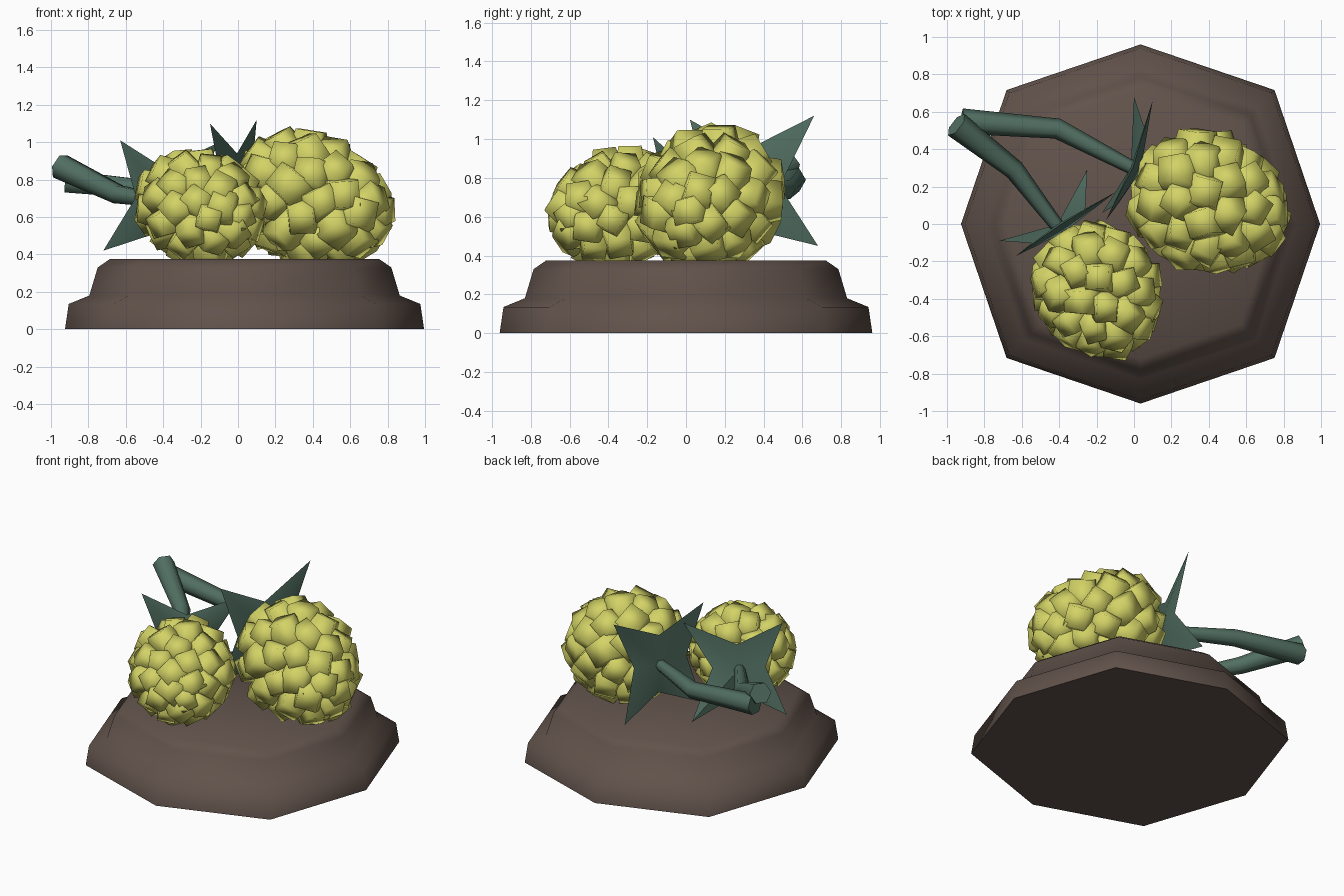
import bpy, bmesh, math, random
from mathutils import Vector, Matrix

random.seed(4)
cube = bpy.data.objects.get("Cube")
if cube:
    bpy.data.objects.remove(cube)


def material(name, rgb):
    m = bpy.data.materials.new(name)
    m.use_nodes = True
    m.diffuse_color = (*rgb, 1)
    bsdf = m.node_tree.nodes["Principled BSDF"]
    bsdf.inputs["Base Color"].default_value = (*rgb, 1)
    bsdf.inputs["Roughness"].default_value = 0.8
    return m


BROWN = material("earth brown", (0.12, 0.085, 0.07))
YELLOW = material("berry yellow", (0.65, 0.65, 0.135))
GREEN = material("leaf green", (0.083, 0.158, 0.122))


def finish(bm, name, mat, angle):
    bmesh.ops.recalc_face_normals(bm, faces=bm.faces[:])
    mesh = bpy.data.meshes.new(name)
    bm.to_mesh(mesh)
    bm.free()
    mesh.materials.append(mat)
    obj = bpy.data.objects.new(name, mesh)
    bpy.context.collection.objects.link(obj)
    bpy.ops.object.select_all(action='DESELECT')
    obj.select_set(True)
    bpy.context.view_layer.objects.active = obj
    bpy.ops.object.shade_smooth_by_angle(angle=math.radians(angle))
    return obj


def loft(bm, rings):
    # Skin a series of vertex rings and cap both ends
    loops = [[bm.verts.new(p) for p in ring] for ring in rings]
    n = len(loops[0])
    for a, b in zip(loops, loops[1:]):
        for i in range(n):
            j = (i + 1) % n
            bm.faces.new((a[i], a[j], b[j], b[i]))
    bm.faces.new(loops[0][::-1])
    bm.faces.new(loops[-1])


# Eight-sided stepped mound
def build_base():
    bm = bmesh.new()
    profile = [(0.96, 0), (0.94, 0.135), (0.83, 0.18), (0.785, 0.33), (0.72, 0.375)]
    rings = []
    for r, z in profile:
        ring = []
        for i in range(8):
            a = i * math.pi / 4
            k = r * (1.055 if i % 2 else 1)
            ring.append((0.035 + k * math.cos(a), k * math.sin(a), z))
        rings.append(ring)
    loft(bm, rings)
    finish(bm, "mound_base", BROWN, 70)


# Berry: a tapered, drooping core covered with blocky, smooth-shaded drupelets
def build_fruit(name, centre, axis, radii, count, size, taper, droop):
    bm = bmesh.new()
    x = Vector(axis).normalized()
    z = Vector((0, 0, 1))
    frame = Matrix((x, z.cross(x), z)).transposed()
    radii = Vector(radii)

    def place(u, depth):
        p = Vector([u[k] * (radii[k] - depth) for k in range(3)])
        p.y *= 1 - taper * u.x
        p.z *= 1 - taper * u.x
        p.z -= droop * u.x
        return frame @ p + Vector(centre)

    core = bmesh.ops.create_icosphere(bm, subdivisions=2, radius=1)["verts"]
    for v in core:
        v.co = place(v.co, size * 0.5)
    for i in range(count):
        h = 1 - (2 * i + 1) / count
        a = i * math.pi * (3 - math.sqrt(5))
        s = math.sqrt(1 - h * h)
        u = Vector((h, s * math.cos(a), s * math.sin(a)))
        normal = Vector([u[k] / radii[k] for k in range(3)]).normalized()
        jitter = Vector([random.uniform(-0.28, 0.28) for _ in range(3)])
        turn = (frame @ normal + jitter).to_track_quat('Z', 'Y').to_matrix()
        spin = Matrix.Rotation(random.uniform(0, math.pi / 2), 3, 'Z')
        middle = place(u, 0) - frame @ normal * size * 0.48
        w = size * random.uniform(0.95, 1.1)
        lump = bmesh.ops.create_cube(bm, size=w)["verts"]
        for v in lump:
            if v.co.z > 0:
                v.co.x *= 0.66
                v.co.y *= 0.66
            v.co = turn @ spin @ v.co + middle
    finish(bm, name, YELLOW, 180)


# Four-pointed leaf collar, thin, with swept-back tips
def build_collar(name, centre, outward, tips, inner):
    bm = bmesh.new()
    c, n = Vector(centre), Vector(outward).normalized()
    tips = [Vector(t) for t in tips]
    outline = []
    for a, b in zip(tips, tips[1:] + tips[:1]):
        mid = (a - c).normalized() + (b - c).normalized()
        mid = mid - n * mid.dot(n)
        outline += [a, c + mid.normalized() * inner + n * 0.035]
    front = bm.verts.new(c - n * 0.01)
    back = bm.verts.new(c + n * 0.045)
    rim = [bm.verts.new(p) for p in outline]
    for i in range(len(rim)):
        j = (i + 1) % len(rim)
        bm.faces.new((front, rim[i], rim[j]))
        bm.faces.new((back, rim[j], rim[i]))
    finish(bm, name, GREEN, 40)


# Six-sided bent stem
def build_stem(name, path, widths):
    bm = bmesh.new()
    pts = [Vector(p) for p in path]
    rings = []
    for i, p in enumerate(pts):
        d = pts[min(i + 1, len(pts) - 1)] - pts[max(i - 1, 0)]
        side = d.cross(Vector((0, 0, 1))).normalized()
        up = side.cross(d).normalized()
        angles = [k * math.pi / 3 for k in range(6)]
        rings.append([p + (side * math.cos(a) + up * math.sin(a)) * widths[i] for a in angles])
    loft(bm, rings)
    finish(bm, name, GREEN, 65)


build_base()
build_fruit("large_berry", (0.41, 0.11, 0.69), (0.93, -0.37, 0), (0.425, 0.36, 0.355),
            56, 0.2, 0.12, 0.06)
build_fruit("small_berry", (-0.19, -0.36, 0.645), (0.54, -0.84, 0), (0.365, 0.325, 0.3),
            54, 0.17, 0.1, 0.04)

build_collar("large_leaf_collar", (0.025, 0.285, 0.74), (-0.93, 0.37, 0),
             [(0.10, 0.66, 1.12), (0.0, 0.68, 0.45), (-0.17, 0.06, 0.42), (-0.15, 0.02, 1.10)], 0.2)
build_collar("small_leaf_collar", (-0.385, -0.04, 0.69), (-0.54, 0.84, 0),
             [(-0.10, 0.17, 1.0), (-0.25, 0.29, 0.39), (-0.72, -0.09, 0.42), (-0.63, -0.17, 1.01)], 0.17)

build_stem("large_stem", [(0.05, 0.27, 0.73), (-0.41, 0.51, 0.74), (-0.92, 0.55, 0.79)],
           [0.035, 0.055, 0.068])
build_stem("small_stem", [(-0.38, -0.05, 0.68), (-0.64, 0.29, 0.72), (-0.95, 0.53, 0.87)],
           [0.035, 0.055, 0.072])
